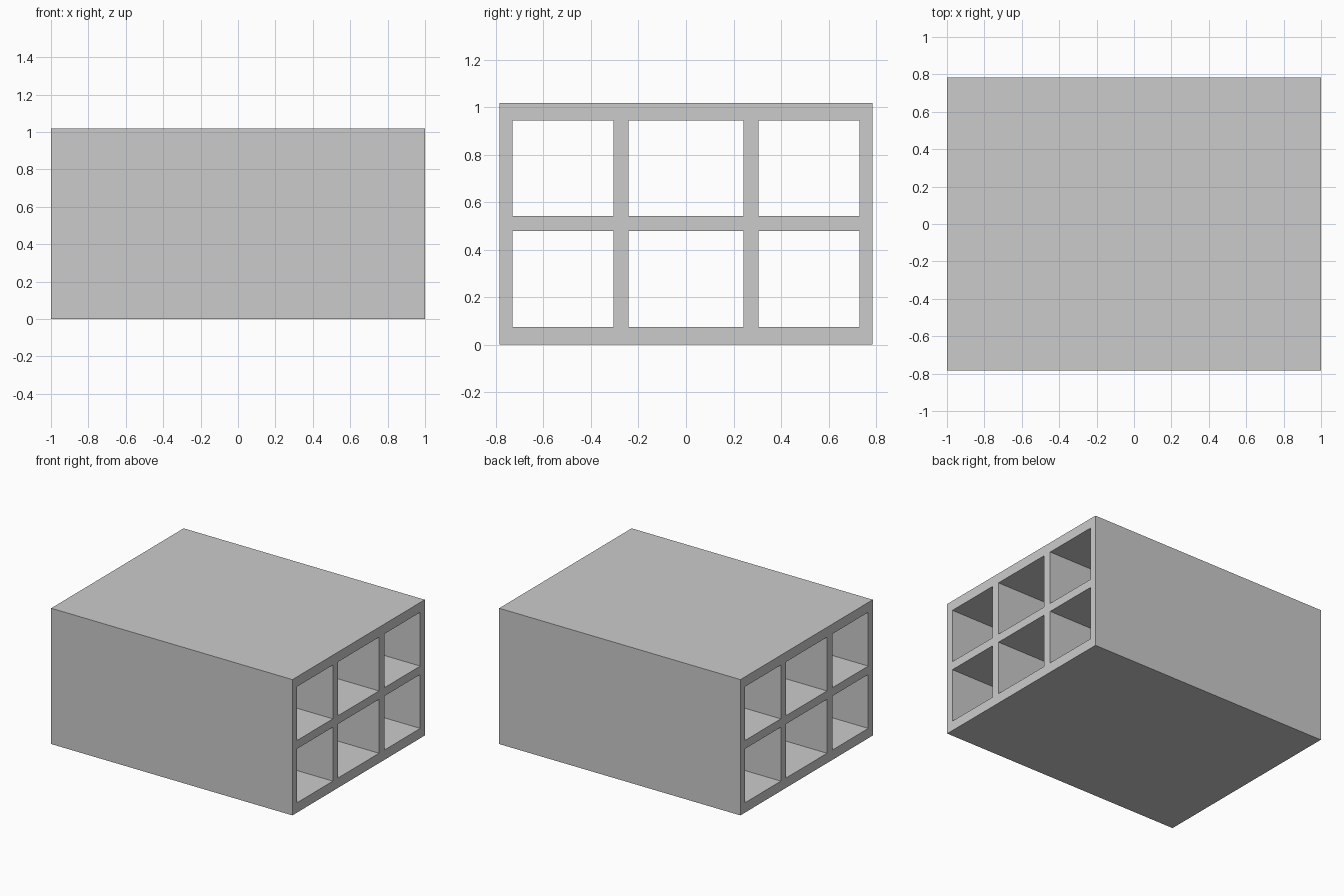
import bpy, bmesh

if "Cube" in bpy.data.objects:
    bpy.data.objects.remove(bpy.data.objects["Cube"])

# Wall edges of the shelf grid, seen from the end
YS = [-0.784, -0.73, -0.305, -0.242, 0.242, 0.305, 0.73, 0.784]
ZS = [0.0, 0.074, 0.478, 0.541, 0.944, 1.018]
LENGTH = 2.0

bm = bmesh.new()

# End profile: grid of faces, leaving the six compartments open
verts = [[bm.verts.new((-LENGTH / 2, y, z)) for z in ZS] for y in YS]
for i in range(len(YS) - 1):
    for j in range(len(ZS) - 1):
        if i % 2 and j % 2:
            continue
        bm.faces.new((verts[i][j], verts[i][j + 1],
                      verts[i + 1][j + 1], verts[i + 1][j]))

# Extrude along x so the compartments run right through
profile = bm.faces[:]
geom = bmesh.ops.extrude_face_region(bm, geom=profile, use_keep_orig=True)["geom"]
bmesh.ops.translate(bm, vec=(LENGTH, 0, 0),
                    verts=[g for g in geom if isinstance(g, bmesh.types.BMVert)])
bmesh.ops.recalc_face_normals(bm, faces=bm.faces[:])

mesh = bpy.data.meshes.new("compartment_block")
bm.to_mesh(mesh)
bm.free()
block = bpy.data.objects.new("compartment_block", mesh)
bpy.context.collection.objects.link(block)
